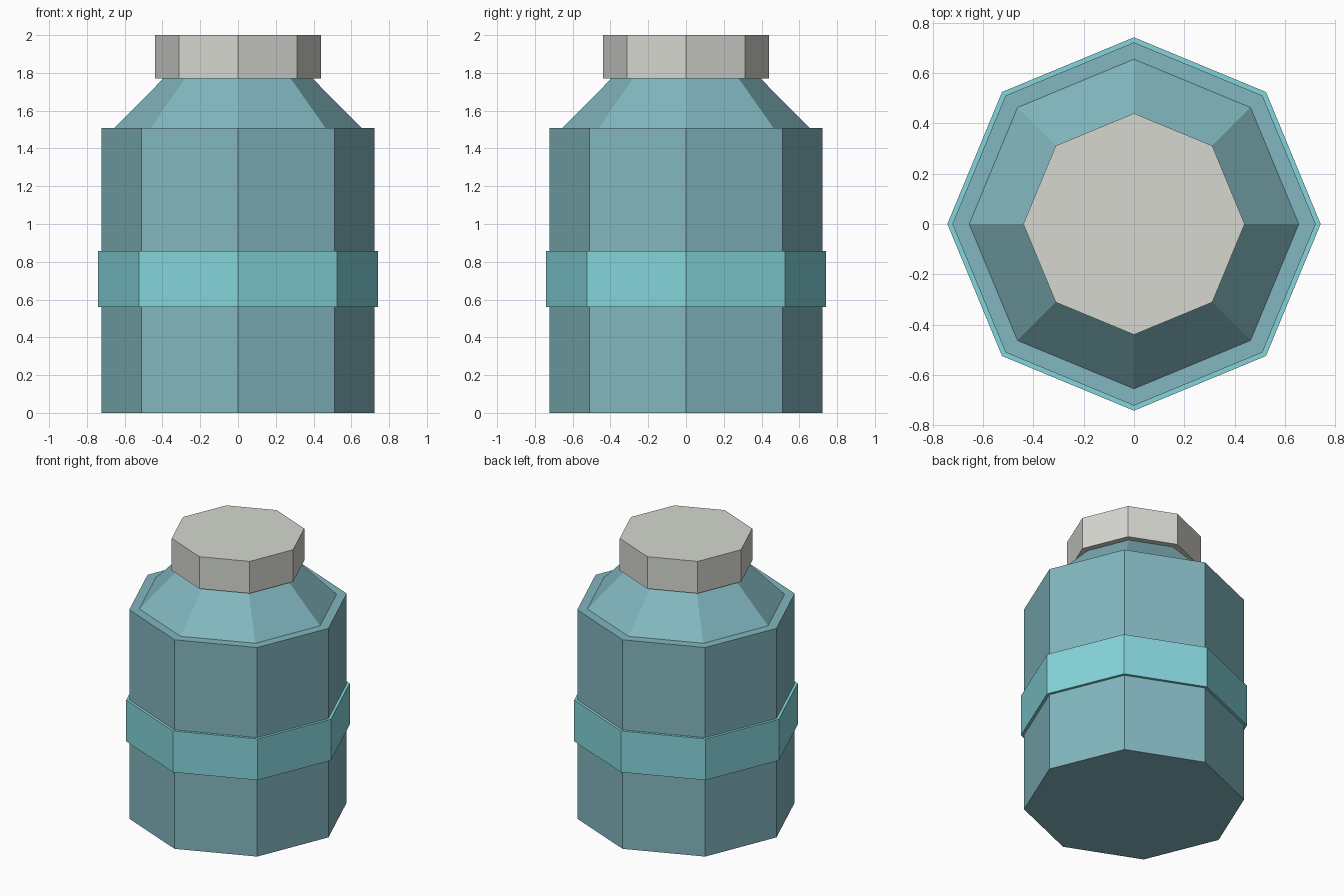
import bpy
from math import cos, sin, pi

cube = bpy.data.objects.get("Cube")
if cube:
    bpy.data.objects.remove(cube, do_unlink=True)

SIDES = 8


def make_material(name, rgb):
    mat = bpy.data.materials.new(name)
    mat.use_nodes = True
    color = (*rgb, 1.0)
    mat.diffuse_color = color
    mat.node_tree.nodes["Principled BSDF"].inputs["Base Color"].default_value = color
    return mat


def lathe(name, profile, mat, closed=False):
    """Spin (radius, height) points into a flat-faced octagonal solid or ring."""
    verts = [(r * cos(2 * pi * i / SIDES), r * sin(2 * pi * i / SIDES), z)
             for r, z in profile for i in range(SIDES)]
    rows = len(profile)
    faces = []
    for k in range(rows if closed else rows - 1):
        a, b = k * SIDES, (k + 1) % rows * SIDES
        for i in range(SIDES):
            j = (i + 1) % SIDES
            faces.append((a + i, a + j, b + j, b + i))
    if not closed:
        faces.append(tuple(reversed(range(SIDES))))
        faces.append(tuple(range((rows - 1) * SIDES, rows * SIDES)))
    mesh = bpy.data.meshes.new(name)
    mesh.from_pydata(verts, [], faces)
    mesh.materials.append(mat)
    obj = bpy.data.objects.new(name, mesh)
    bpy.context.collection.objects.link(obj)
    return obj


teal = make_material("muted_teal", (0.225, 0.475, 0.523))
aqua = make_material("bright_aqua", (0.235, 0.665, 0.71))
ivory = make_material("warm_grey", (0.665, 0.68, 0.625))

# Bottle body with a flat rim and a sloping shoulder
lathe("bottle_body", [(0.722, 0), (0.722, 1.508), (0.655, 1.508), (0.395, 1.77)], teal)

# Raised band around the body
lathe("label_band", [(0.722, 0.56), (0.742, 0.56), (0.742, 0.858), (0.722, 0.858)],
      aqua, closed=True)

# Screw cap
lathe("cap", [(0.44, 1.769), (0.44, 2.0)], ivory)
